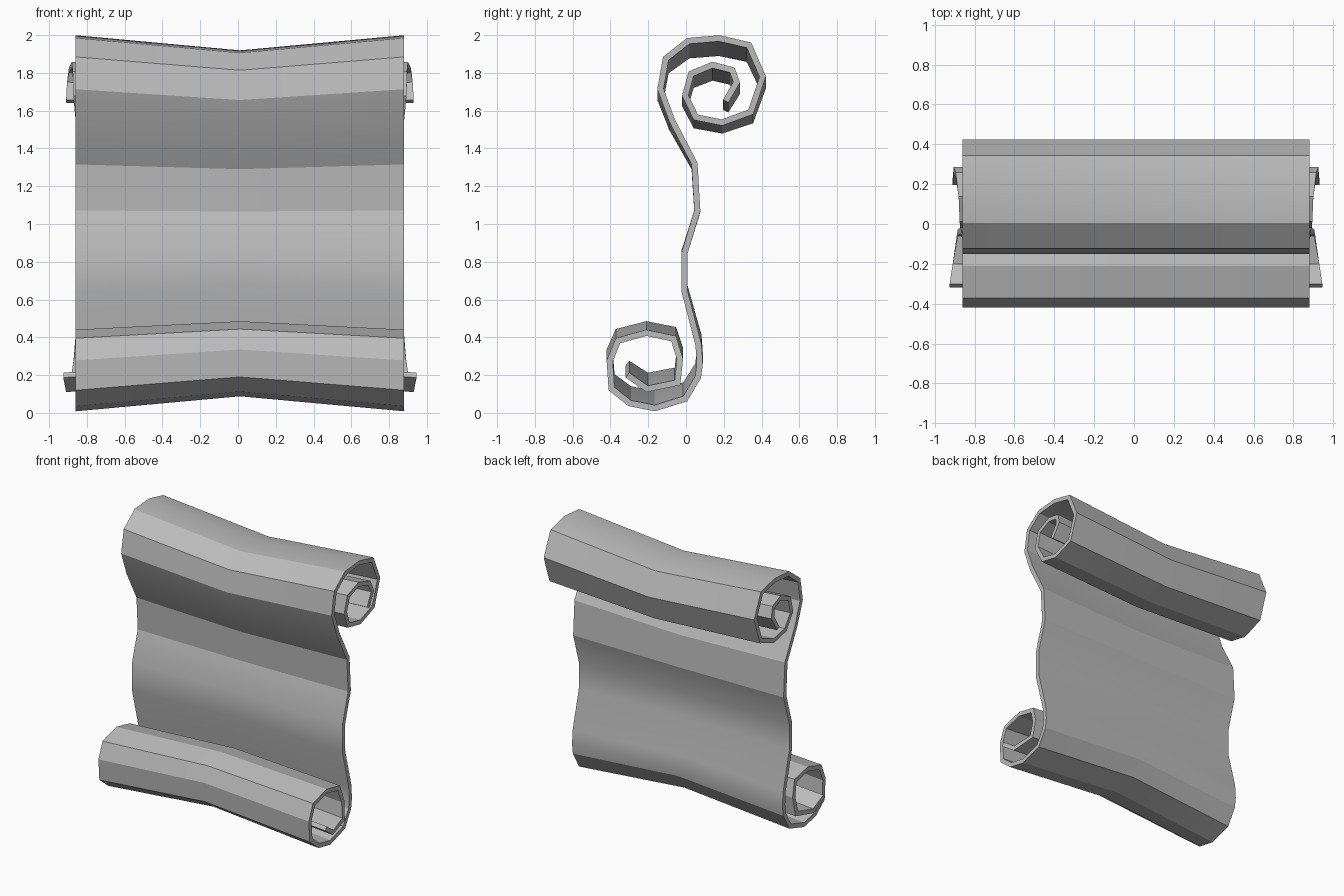
import bpy, bmesh, math
from mathutils import Vector

cube = bpy.data.objects.get("Cube")
if cube:
    bpy.data.objects.remove(cube, do_unlink=True)

HALF_THICK = 0.016
MID_X, HALF_W = 0.01, 0.87
WAIST = 0.92   # height scale at the middle of the sheet

# Centreline (y, z) of the sheet, from the inner end of each curl
top_curl = [(.21, 1.65), (.268, 1.75), (.245, 1.815), (.14, 1.842), (.027, 1.795),
            (-.004, 1.68), (.052, 1.565), (.19, 1.537), (.343, 1.593), (.406, 1.78),
            (.333, 1.947), (.175, 1.983), (.012, 1.969), (-.107, 1.876), (-.135, 1.715)]
sheet = [(-.075, 1.55), (.045, 1.32), (.06, 1.07), (-.008, .845), (-.008, .645), (.066, .36)]
bottom_curl = [(-.31, .2), (-.205, .127), (-.045, .16), (-.032, .285), (-.065, .393),
               (-.21, .424), (-.36, .382), (-.404, .275), (-.394, .128), (-.298, .051),
               (-.165, .025), (-.004, .075), (.064, .19), (.073, .26)]
path = [Vector(p) for p in top_curl + sheet + bottom_curl[::-1]]

# The innermost turns stick out sideways
flare = [0.0] * len(path)
flare[:6] = [.05, .045, .035, .02, .015, .012]
flare[-4:] = [.01, .025, .05, .065]


def mitre(i):
    """Offset from the centreline to one face of the sheet."""
    dirs = []
    if i > 0:
        dirs.append((path[i] - path[i - 1]).normalized())
    if i < len(path) - 1:
        dirs.append((path[i + 1] - path[i]).normalized())
    normals = [Vector((-d.y, d.x)) for d in dirs]
    n = sum(normals, Vector((0, 0))).normalized()
    return n * (HALF_THICK / n.dot(normals[0]))


bm = bmesh.new()
stations = []
for side in (-1, 0, 1):
    scale = 1 if side else WAIST
    rows = []
    for i, p in enumerate(path):
        off = mitre(i)
        x = MID_X + side * (HALF_W + flare[i])
        rows.append([bm.verts.new((x, q.x, 1 + (q.y - 1) * scale))
                     for q in (p + off, p - off)])
    stations.append(rows)

# Both faces of the sheet and the two curled ends
for a, b in zip(stations, stations[1:]):
    for i in range(len(path) - 1):
        for s in (0, 1):
            bm.faces.new((a[i][s], b[i][s], b[i + 1][s], a[i + 1][s]))
    for i in (0, -1):
        bm.faces.new((a[i][0], b[i][0], b[i][1], a[i][1]))
# Side edges
for rows in (stations[0], stations[-1]):
    for r, t in zip(rows, rows[1:]):
        bm.faces.new((r[0], r[1], t[1], t[0]))
bmesh.ops.recalc_face_normals(bm, faces=bm.faces)

mesh = bpy.data.meshes.new("scroll_sheet")
bm.to_mesh(mesh)
bm.free()
scroll = bpy.data.objects.new("scroll_sheet", mesh)
bpy.context.collection.objects.link(scroll)

# Plain grey paper
paper = bpy.data.materials.new("grey_paper")
paper.use_nodes = True
grey = (0.5, 0.5, 0.5, 1)
paper.diffuse_color = grey
paper.node_tree.nodes["Principled BSDF"].inputs["Base Color"].default_value = grey
mesh.materials.append(paper)

bpy.ops.object.select_all(action='DESELECT')
scroll.select_set(True)
bpy.context.view_layer.objects.active = scroll
bpy.ops.object.shade_smooth_by_angle(angle=math.radians(20))
